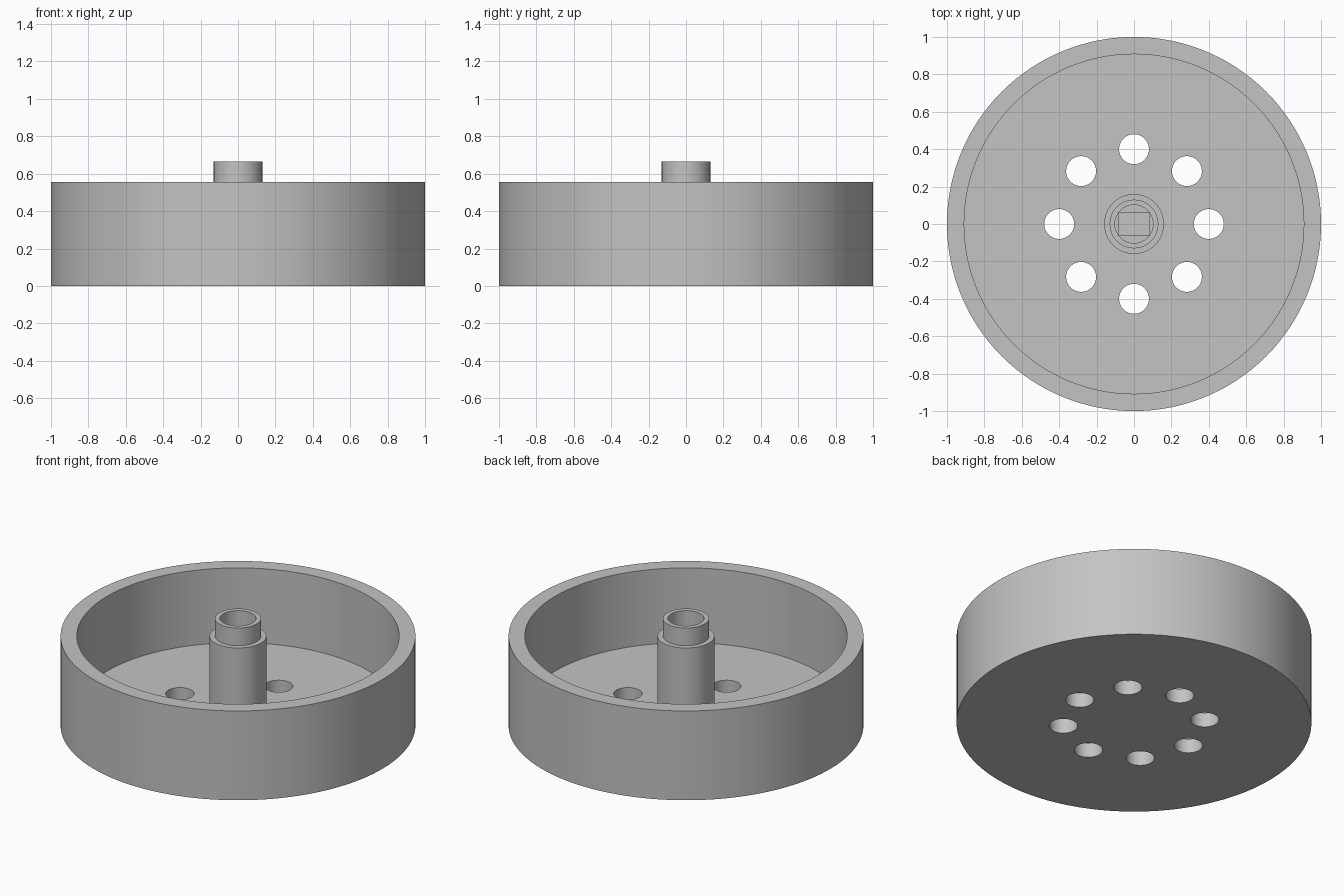
import bpy, bmesh
from math import cos, sin, tau
from mathutils import Matrix

cube = bpy.data.objects.get("Cube")
if cube:
    bpy.data.objects.remove(cube, do_unlink=True)

RIM_Z, FLOOR_Z, HUB_Z = 0.555, 0.09, 0.665

grey = bpy.data.materials.new("plain grey")
grey.use_nodes = True
colour = (0.55, 0.55, 0.55, 1)
grey.diffuse_color = colour
grey.node_tree.nodes["Principled BSDF"].inputs["Base Color"].default_value = colour


def add_object(name, bm):
    bmesh.ops.recalc_face_normals(bm, faces=bm.faces)
    mesh = bpy.data.meshes.new(name)
    bm.to_mesh(mesh)
    bm.free()
    mesh.materials.append(grey)
    obj = bpy.data.objects.new(name, mesh)
    bpy.context.collection.objects.link(obj)
    return obj


def lathe(name, profile, sides):
    """Turn (radius, height) points round the z axis and close both ends."""
    bm = bmesh.new()
    rings = [[bm.verts.new((r * cos(tau * i / sides), r * sin(tau * i / sides), z))
              for i in range(sides)] for r, z in profile]
    for low, high in zip(rings, rings[1:]):
        for i in range(sides):
            j = (i + 1) % sides
            bm.faces.new((low[i], low[j], high[j], high[i]))
    bm.faces.new(rings[0])
    bm.faces.new(rings[-1])
    return add_object(name, bm)


def cut(obj, cutter):
    cutter.hide_render = True
    mod = obj.modifiers.new("cut", "BOOLEAN")
    mod.operation = "DIFFERENCE"
    mod.solver = "EXACT"
    mod.object = cutter
    bpy.context.view_layer.objects.active = obj
    bpy.ops.object.modifier_apply(modifier=mod.name)
    bpy.data.objects.remove(cutter, do_unlink=True)


# Open drum: base, outer wall, rim, inner wall and floor
drum = lathe("drum", [(1, 0), (1, RIM_Z), (0.908, RIM_Z), (0.908, FLOOR_Z)], 128)

# Ring of through holes in the floor
bm = bmesh.new()
for i in range(8):
    a = tau * i / 8
    bmesh.ops.create_cone(bm, cap_ends=True, segments=48, radius1=0.08, radius2=0.08,
                          depth=0.4, matrix=Matrix.Translation((0.4 * cos(a), 0.4 * sin(a), 0.05)))
cut(drum, add_object("hole_cutter", bm))

# Stepped hub with a round bore
hub = lathe("hub", [(0.16, 0.05), (0.16, RIM_Z), (0.13, RIM_Z), (0.13, HUB_Z),
                    (0.102, HUB_Z), (0.102, 0.45)], 64)

# Rectangular shaft socket below the bore
bm = bmesh.new()
bmesh.ops.create_cube(bm, size=1, matrix=Matrix.Translation((0, 0, 0.3))
                      @ Matrix.Diagonal((0.164, 0.116, 0.42, 1)))
cut(hub, add_object("socket_cutter", bm))

# Smooth round walls, sharp rims
for obj in (drum, hub):
    bpy.ops.object.select_all(action="DESELECT")
    obj.select_set(True)
    bpy.context.view_layer.objects.active = obj
    bpy.ops.object.shade_smooth_by_angle()
